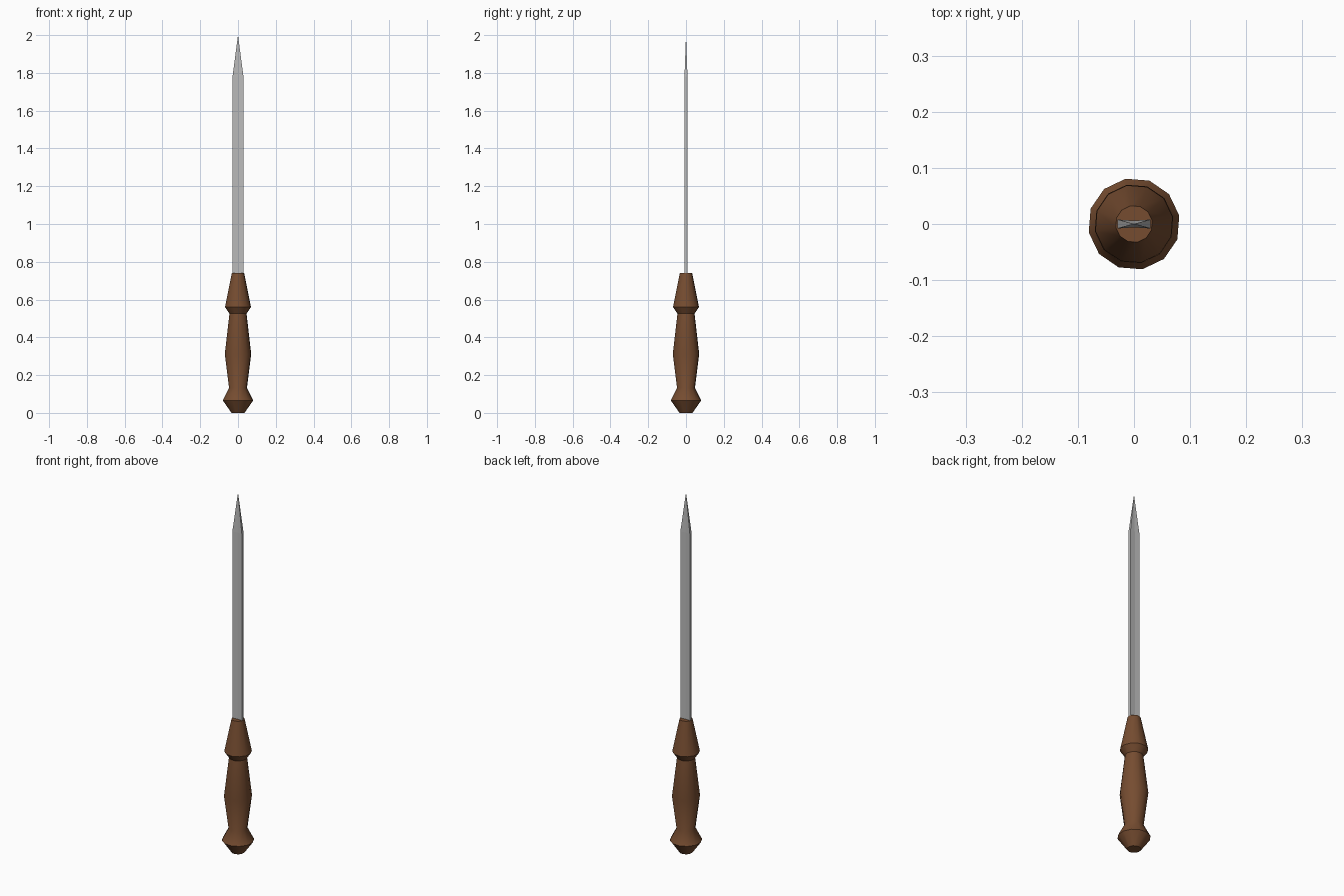
import bpy, math

if "Cube" in bpy.data.objects:
    bpy.data.objects.remove(bpy.data.objects["Cube"])


def material(name, color):
    m = bpy.data.materials.new(name)
    m.diffuse_color = (*color, 1)
    m.use_nodes = True
    m.node_tree.nodes["Principled BSDF"].inputs["Base Color"].default_value = m.diffuse_color
    return m


def loft(name, rings, mat, tip=None):
    """Skin equal-sized rings of points, capping the ends (or closing to a tip)."""
    n = len(rings[0])
    verts = [p for ring in rings for p in ring]
    faces = [list(range(n))[::-1]]
    for r in range(len(rings) - 1):
        for i in range(n):
            j = (i + 1) % n
            faces.append([r * n + i, r * n + j, (r + 1) * n + j, (r + 1) * n + i])
    last = (len(rings) - 1) * n
    if tip:
        verts.append(tip)
        faces += [[last + i, last + (i + 1) % n, len(verts) - 1] for i in range(n)]
    else:
        faces.append([last + i for i in range(n)])
    mesh = bpy.data.meshes.new(name)
    mesh.from_pydata(verts, [], faces)
    mesh.materials.append(mat)
    obj = bpy.data.objects.new(name, mesh)
    bpy.context.collection.objects.link(obj)
    return obj


wood = material("brown wood", (0.18, 0.073, 0.03))
steel = material("grey steel", (0.50, 0.50, 0.50))

# Turned handle: 12-sided, (radius, height) profile
profile = [(0.035, 0), (0.082, 0.066), (0.048, 0.132), (0.071, 0.312),
           (0.046, 0.525), (0.070, 0.56), (0.033, 0.74)]
SIDES = 12
angles = [math.radians(10.5) + i * math.tau / SIDES for i in range(SIDES)]
handle = loft("handle", [[(r * math.cos(a), r * math.sin(a), z) for a in angles]
                         for r, z in profile], wood)
bpy.context.view_layer.objects.active = handle
handle.select_set(True)
bpy.ops.object.shade_smooth_by_angle(angle=math.radians(35))

# Blade: flat bar with very slightly hollow faces, tapering to a point
section = [(-0.029, -0.008), (0, -0.006), (0.029, -0.008),
           (0.029, 0.008), (0, 0.006), (-0.029, 0.008)]
loft("blade", [[(x, y, z) for x, y in section] for z in (0.72, 1.78)],
     steel, tip=(0, 0, 2.0))
